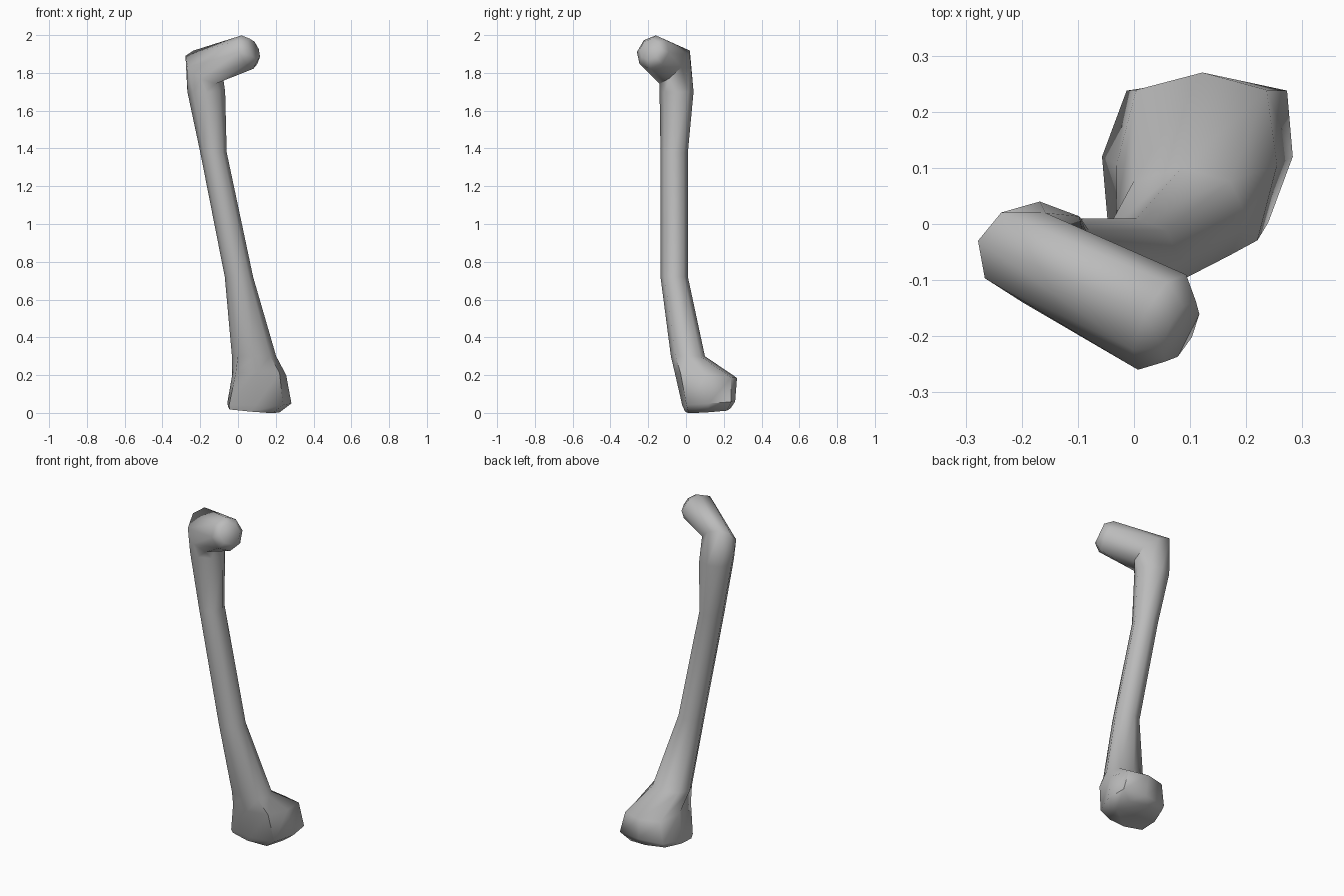
import bpy
import bmesh
import math
from mathutils import Vector

cube = bpy.data.objects.get("Cube")
if cube:
    bpy.data.objects.remove(cube, do_unlink=True)

SIDES = 8


def make_material(name, color):
    mat = bpy.data.materials.new(name)
    mat.use_nodes = True
    mat.diffuse_color = color
    mat.node_tree.nodes["Principled BSDF"].inputs["Base Color"].default_value = color
    return mat


def signed_power(value, exponent):
    return math.copysign(abs(value) ** exponent, value)


def add_ring(bm, center, inner, back, roundness=1.0):
    """Closed section: 'inner' and 'back' are its two half-axes."""
    center, inner, back = Vector(center), Vector(inner), Vector(back)
    ring = []
    for i in range(SIDES):
        angle = math.tau * i / SIDES
        a = signed_power(round(math.cos(angle), 6), roundness)
        b = signed_power(round(math.sin(angle), 6), roundness)
        ring.append(bm.verts.new(center + inner * a + back * b))
    return ring


def loft(name, sections, material):
    mesh = bpy.data.meshes.new(name)
    bm = bmesh.new()
    rings = [add_ring(bm, *section) for section in sections]
    for low, high in zip(rings, rings[1:]):
        for i in range(SIDES):
            j = (i + 1) % SIDES
            bm.faces.new((low[i], low[j], high[j], high[i]))
    bm.faces.new(list(reversed(rings[0])))
    bm.faces.new(rings[-1])
    bmesh.ops.recalc_face_normals(bm, faces=bm.faces)
    bm.to_mesh(mesh)
    bm.free()
    obj = bpy.data.objects.new(name, mesh)
    bpy.context.collection.objects.link(obj)
    mesh.materials.append(material)
    return obj


def level(x, y, z, rx, ry, roundness=1.0):
    """Horizontal section of the shaft."""
    return ((x, y, z), (rx, 0, 0), (0, ry, 0), roundness)


# Axes of the slanted neck and head
neck_dir = Vector((0.83, -0.41, 0.37)).normalized()
neck_back = Vector((0.45, 0.89, 0)).normalized()
neck_down = neck_back.cross(neck_dir).normalized()
if neck_down.z > 0:
    neck_down.negate()
head = Vector((0.05, -0.175, 1.91))

sections = [
    # Squared knee end
    ((0.085, 0.115, 0.015), (0.135, 0, -0.012), (0.02, 0.12, 0.008), 0.5),
    ((0.113, 0.12, 0.05), (0.17, 0, 0), (0.02, 0.14, 0.01), 0.5),
    ((0.112, 0.105, 0.2), (0.143, 0, 0), (0.01, 0.165, -0.015), 0.6),
    # Shaft
    level(0.085, 0.01, 0.3, 0.117, 0.09, 0.9),
    level(0.005, -0.0625, 0.72, 0.075, 0.0725),
    level(-0.13, -0.0625, 1.38, 0.07, 0.0725),
    level(-0.168, -0.05, 1.7, 0.1, 0.09),
    # Mitred bend at the hip end, raised at the back
    ((-0.178, -0.06, 1.83), (0.1, -0.03, -0.06), (0.02, 0.08, 0.06), 0.9),
    # Ball end
    (head, neck_down * 0.095, neck_back * 0.095),
    (head + neck_dir * 0.04, neck_down * 0.06, neck_back * 0.06),
]

bone_grey = make_material("bone grey", (0.5, 0.5, 0.5, 1))
bone = loft("thigh_bone", sections, bone_grey)

bpy.ops.object.select_all(action="DESELECT")
bone.select_set(True)
bpy.context.view_layer.objects.active = bone
bpy.ops.object.shade_smooth_by_angle(angle=math.radians(60))
